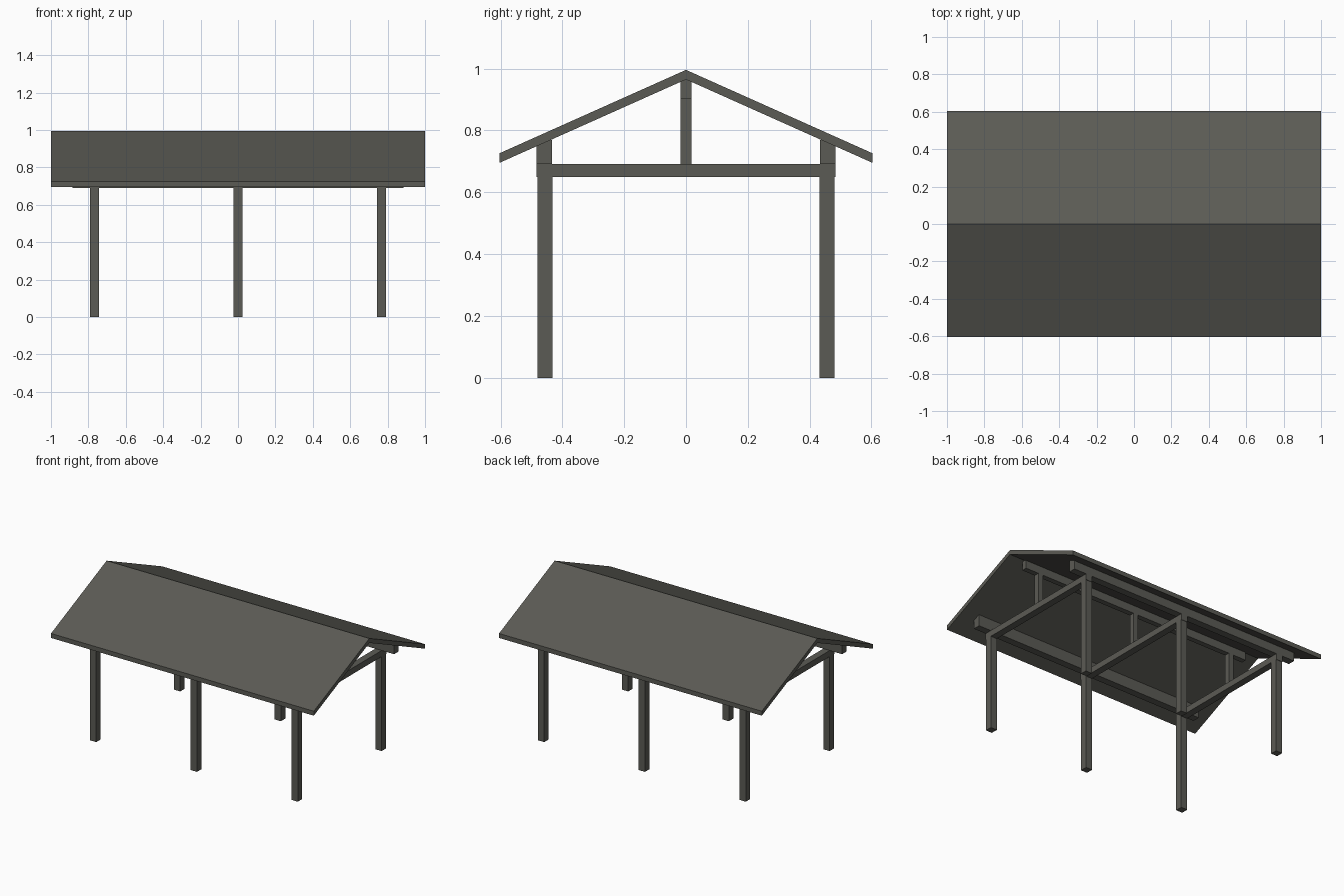
import bpy
import bmesh

if "Cube" in bpy.data.objects:
    bpy.data.objects.remove(bpy.data.objects["Cube"])

timber = bpy.data.materials.new("dark grey timber")
timber.diffuse_color = (0.105, 0.104, 0.090, 1)
timber.use_nodes = True
timber.node_tree.nodes["Principled BSDF"].inputs["Base Color"].default_value = timber.diffuse_color


def finish(name, bm):
    bmesh.ops.recalc_face_normals(bm, faces=bm.faces)
    mesh = bpy.data.meshes.new(name)
    bm.to_mesh(mesh)
    bm.free()
    mesh.materials.append(timber)
    obj = bpy.data.objects.new(name, mesh)
    bpy.context.collection.objects.link(obj)
    return obj


def beam(name, x, y, z):
    """Box spanning the given (low, high) ranges."""
    bm = bmesh.new()
    bmesh.ops.create_cube(bm, size=1)
    for v in bm.verts:
        v.co = [r[0] if c < 0 else r[1] for c, r in zip(v.co, (x, y, z))]
    return finish(name, bm)


def extrude_x(name, profile, half):
    """Extrude a (y, z) outline along x."""
    bm = bmesh.new()
    face = bm.faces.new([bm.verts.new((-half, y, z)) for y, z in profile])
    ext = bmesh.ops.extrude_face_region(bm, geom=[face])
    moved = [g for g in ext["geom"] if isinstance(g, bmesh.types.BMVert)]
    bmesh.ops.translate(bm, verts=moved, vec=(2 * half, 0, 0))
    return finish(name, bm)


# Gabled roof: two thin slabs meeting at the ridge
for side, label in ((-1, "front"), (1, "back")):
    extrude_x(label + "_roof_slab", [
        (0, 0.996), (side * 0.604, 0.726),
        (side * 0.604, 0.695), (0, 0.965)], 1.0)

    # Wall plate carrying the eave
    beam(label + "_wall_plate", (-0.885, 0.885),
         sorted((side * 0.433, side * 0.483)), (0.691, 0.769))

# Ridge beam under the apex
beam("ridge_beam", (-0.885, 0.885), (-0.018, 0.018), (0.902, 0.968))

# Three frames: two posts, a tie beam and a king post each
for label, cx in (("left", -0.767), ("middle", 0), ("right", 0.767)):
    span = (cx - 0.024, cx + 0.024)
    for side, end in ((-1, "front"), (1, "back")):
        beam(f"{label}_{end}_post", span,
             sorted((side * 0.432, side * 0.48)), (0, 0.652))
    beam(label + "_tie_beam", span, (-0.483, 0.483), (0.65, 0.692))
    beam(label + "_king_post", (cx - 0.018, cx + 0.018),
         (-0.018, 0.018), (0.69, 0.904))
